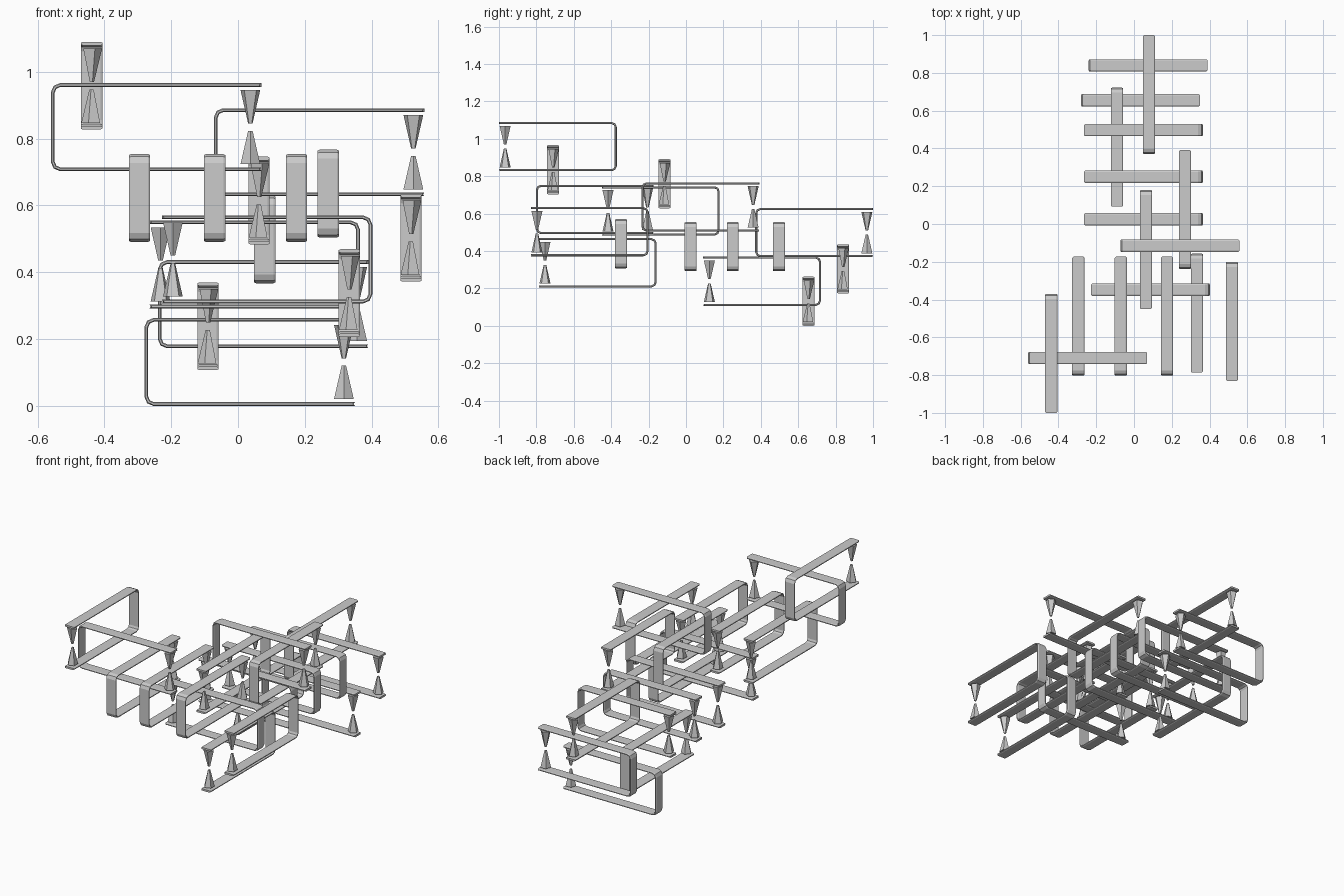
import bpy, bmesh, math
from mathutils import Matrix, Vector

if "Cube" in bpy.data.objects:
    bpy.data.objects.remove(bpy.data.objects["Cube"])

L, H, W, T = 0.63, 0.263, 0.064, 0.011   # clip length, height, width, strip thickness
C = 0.022                                # corner cut at the closed end


def clip_mesh():
    """C-shaped strap opening towards local +x, with two facing spikes at the mouth."""
    bm = bmesh.new()
    a, h = L / 2, H / 2 - T / 2
    b = -L / 2 + T / 2
    path = [Vector(p) for p in ((a, h), (b + C, h), (b + C * .3, h - C * .3), (b, h - C),
                                (b, C - h), (b + C * .3, C * .3 - h), (b + C, -h), (a, -h))]
    # flat strap section with softened edges: (across, through)
    w, t, e, f = W / 2, T / 2, 0.006, 0.003
    section = [(w, t - f), (w - e, t), (e - w, t), (-w, t - f),
               (-w, f - t), (e - w, -t), (w - e, -t), (w, f - t)]
    rings = []
    for i, p in enumerate(path):
        d1 = (p - path[i - 1]).normalized() if i else None
        d2 = (path[i + 1] - p).normalized() if i < len(path) - 1 else None
        d1, d2 = d1 or d2, d2 or d1
        n1, n2 = Vector((-d1.y, d1.x)), Vector((-d2.y, d2.x))
        m = (n1 + n2).normalized()
        m /= m.dot(n1)
        rings.append([bm.verts.new((p.x + m.x * s, y, p.y + m.y * s)) for y, s in section])
    for r, q in zip(rings, rings[1:]):
        for k in range(8):
            j = (k + 1) % 8
            bm.faces.new((r[k], r[j], q[j], q[k]))
    bm.faces.new(rings[0])
    bm.faces.new(rings[-1])
    # round the mouth corners slightly by narrowing the end rings
    for ring in (rings[0], rings[-1]):
        for v in ring:
            if abs(v.co.y) > w - e / 2:
                v.co.x -= 0.006
    # spikes
    for s in (1, -1):
        flip = Matrix.Rotation(0 if s > 0 else math.pi, 4, 'X')
        bmesh.ops.create_cone(bm, cap_ends=True, segments=5, radius1=0.007, radius2=0.031,
                              depth=0.1,
                              matrix=Matrix.Translation((L / 2 - 0.033, 0, s * 0.061)) @ flip)
    bmesh.ops.recalc_face_normals(bm, faces=bm.faces)
    bmesh.ops.translate(bm, verts=bm.verts, vec=(0, 0, H / 2))
    me = bpy.data.meshes.new("clip")
    bm.to_mesh(me)
    bm.free()
    return me


mesh = clip_mesh()
# centre x, centre y, bottom z, direction of the mouth in quarter turns from +x
clips = [
    # lying along x
    (0.075, 0.84, 0.173, 0), (0.035, 0.655, 0.0, 0),
    (0.05, 0.497, 0.292, 2), (0.05, 0.25, 0.292, 2), (0.05, 0.025, 0.292, 2),
    (0.243, -0.115, 0.628, 0), (0.087, -0.348, 0.307, 2), (-0.245, -0.71, 0.703, 0),
    # lying along y
    (0.08, 0.685, 0.367, 1), (-0.09, 0.407, 0.107, 3), (0.27, 0.077, 0.504, 1),
    (0.063, -0.135, 0.483, 3), (-0.295, -0.488, 0.491, 1), (-0.07, -0.488, 0.491, 1),
    (0.175, -0.488, 0.491, 1), (0.333, -0.472, 0.206, 3), (0.518, -0.515, 0.372, 3),
    (-0.438, -0.685, 0.827, 3),
]
for i, (x, y, z, q) in enumerate(clips):
    ob = bpy.data.objects.new(f"spiked_clip_{i + 1:02d}", mesh)
    ob.location = (x, y, z)
    ob.rotation_euler.z = q * math.pi / 2
    bpy.context.collection.objects.link(ob)
